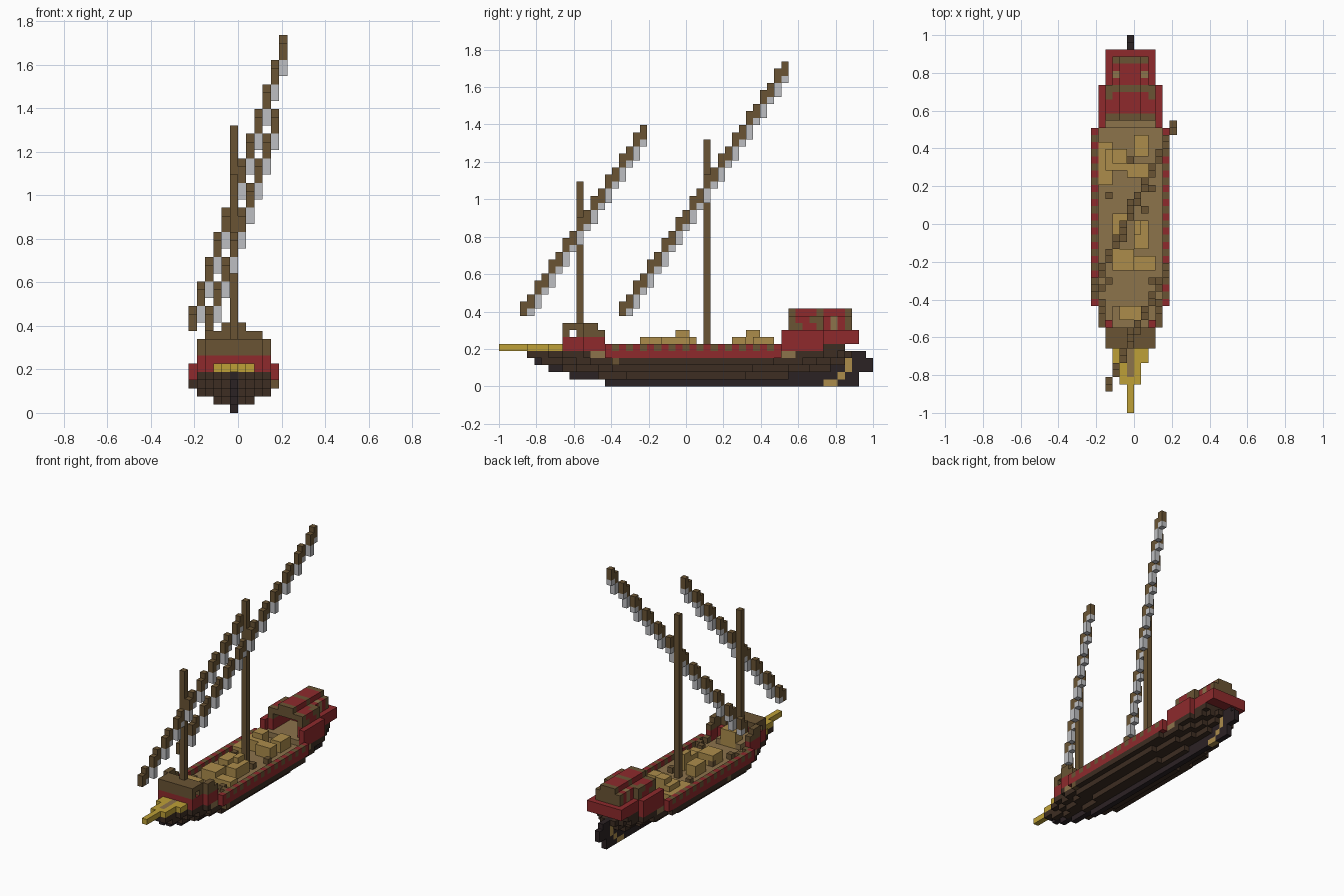
import bpy, bmesh
from mathutils import Vector

cube = bpy.data.objects.get("Cube")
if cube:
    bpy.data.objects.remove(cube, do_unlink=True)

V = 2 / 53          # edge of one block
MID = 5             # column of the centreline
cells = {}          # block position -> (part, colour)


# Colours
def linear(c):
    c /= 255
    return c / 12.92 if c < 0.04 else ((c + 0.055) / 1.055) ** 2.4


PALETTE = {
    "red_paint": "8e2a2c", "brown_wood": "6a5434", "deck_tan": "8c734b",
    "crate_wood": "ac8c4b", "gold_trim": "bea037", "sail_grey": "bebfc2",
    "dark_hull": "3d2d22", "keel_black": "2b2224",
}
mats = {}
for name, code in PALETTE.items():
    m = bpy.data.materials.new(name)
    m.use_nodes = True
    rgba = [linear(v) for v in bytes.fromhex(code)] + [1.0]
    m.diffuse_color = rgba
    bsdf = next(n for n in m.node_tree.nodes if n.type == 'BSDF_PRINCIPLED')
    bsdf.inputs["Base Color"].default_value = rgba
    bsdf.inputs["Roughness"].default_value = 0.9
    mats[name] = m


# Block helpers; ranges are inclusive
def box(part, color, i, j, k):
    for a in range(i[0], i[1] + 1):
        for b in range(j[0], j[1] + 1):
            for c in range(k[0], k[1] + 1):
                cells[a, b, c] = (part, color)


def beam(part, color, half, j, k):
    box(part, color, (MID - half, MID + half), j, k)


def sides(part, color, half, j, k):
    for i in (MID - half, MID + half):
        box(part, color, (i, i), j, k)


# Hull: stacked layers, each a list of (half width, first row, last row)
LAYERS = [
    [],
    [(1, 14, 40), (2, 18, 34)],
    [(1, 9, 46), (2, 11, 43), (3, 14, 40), (4, 16, 35)],
    [(1, 6, 48), (2, 9, 46), (3, 11, 44), (4, 13, 42), (5, 16, 38)],
    [(1, 4, 49), (2, 7, 48), (3, 9, 47), (4, 12, 45)],
]
for k, spans in enumerate(LAYERS):
    for half, a, b in spans:
        beam("hull", "dark_hull", half, (a, b), (k, k))
beam("hull", "dark_hull", 3, (46, 48), (5, 5))

# Keel, stem and rudder
for k, first in enumerate((15, 10, 7, 5, 4)):
    beam("keel", "keel_black", 0, (first, 50), (k, k))
beam("rudder", "keel_black", 0, (51, 52), (2, 3))
beam("rudder", "keel_black", 0, (51, 51), (4, 4))
for a, b, k in ((46, 47, 0), (48, 48, 1), (49, 49, 2), (49, 49, 3)):
    beam("rudder_strap", "crate_wood", 0, (a, b), (k, k))

# Deck
beam("deck", "deck_tan", 4, (13, 41), (4, 4))
beam("deck", "deck_tan", 3, (40, 45), (5, 5))
beam("deck", "deck_tan", 2, (10, 14), (5, 5))

# Bowsprit and beakhead
beam("beakhead", "gold_trim", 2, (7, 8), (5, 5))
beam("beakhead", "gold_trim", 1, (4, 6), (5, 5))
beam("beakhead", "deck_tan", 0, (5, 8), (5, 5))
beam("bowsprit", "gold_trim", 0, (0, 4), (5, 5))

# Midship rails with alternating caps
sides("rail", "red_paint", 5, (15, 39), (4, 5))
for j in range(16, 40, 2):
    sides("rail", "brown_wood", 5, (j, j), (5, 5))
box("scupper", "brown_wood", (0, 0), (22, 22), (3, 3))
box("scupper", "brown_wood", (10, 10), (16, 16), (3, 3))

# Bow bulwark and forecastle
beam("bow_bulwark", "red_paint", 3, (9, 9), (5, 6))
sides("bow_bulwark", "red_paint", 3, (9, 12), (5, 6))
sides("bow_bulwark", "red_paint", 4, (12, 14), (5, 6))
beam("forecastle", "brown_wood", 3, (9, 9), (7, 7))
sides("forecastle", "brown_wood", 3, (11, 11), (7, 7))
sides("forecastle", "brown_wood", 4, (12, 14), (7, 7))
sides("forecastle", "brown_wood", 4, (12, 13), (8, 8))
beam("forecastle", "brown_wood", 3, (9, 11), (8, 8))
for j in (15, 17):
    sides("forecastle", "brown_wood", 4, (j, j), (5, 5))

# Stern bulwark and transom
sides("stern_bulwark", "red_paint", 4, (40, 45), (5, 7))
beam("stern_bulwark", "red_paint", 3, (46, 50), (6, 6))
sides("stern_bulwark", "red_paint", 3, (46, 50), (7, 7))
beam("transom", "red_paint", 3, (50, 50), (6, 7))

# Stern cabin: arched red roof with brown ribs, open at the front
def arch(color, a, b, lower):
    sides("cabin", color, lower, (a, b), (8, 8))
    for half in range(2, lower + 1):
        sides("cabin", color, half, (a, b), (9, 9))
    beam("cabin", color, 1, (a, b), (10, 10))


arch("red_paint", 42, 45, 3)
arch("red_paint", 46, 48, 2)
sides("cabin", "red_paint", 3, (41, 45), (6, 7))
for j, lower in ((41, 3), (45, 3), (49, 2)):
    arch("brown_wood", j, j, lower)
beam("cabin", "brown_wood", 2, (41, 41), (9, 9))
beam("cabin", "brown_wood", 2, (49, 49), (7, 9))
beam("cabin", "deck_tan", 2, (47, 47), (6, 9))
sides("cabin", "brown_wood", 3, (42, 42), (8, 8))
sides("cabin", "brown_wood", 3, (44, 44), (9, 9))

# Cargo: stacks given as columns, rows and top layer
CARGO = [
    (3, 5, 20, 22, 6), (6, 8, 20, 21, 5), (6, 7, 23, 26, 6),
    (3, 4, 25, 27, 6), (6, 6, 25, 26, 7), (1, 2, 32, 37, 5),
    (2, 4, 34, 36, 6), (5, 7, 33, 34, 6), (3, 4, 35, 36, 7),
    (6, 7, 36, 38, 6), (4, 6, 13, 14, 7),
]
for a, b, c, d, top in CARGO:
    box("cargo", "crate_wood", (a, b), (c, d), (5, top))
for i, j in ((4, 24), (7, 28), (2, 30), (8, 31), (8, 18), (2, 18), (5, 35), (3, 22)):
    box("barrels", "brown_wood", (i, i), (j, j), (5, 5))

# Masts
beam("fore_mast", "brown_wood", 0, (11, 11), (5, 28))
beam("main_mast", "brown_wood", 0, (29, 29), (5, 34))


# Slanted yards with furled sails beneath
def yard(name, i0, j0, steps):
    for n in range(steps):
        i, j, k = (i0 + n,) * 2, j0 + 2 * n, 10 + 3 * n
        box(name + "_yard", "brown_wood", i, (j, j), (k, k + 1))
        box(name + "_yard", "brown_wood", i, (j + 1, j + 1), (k + 1, k + 2))
        box(name + "_sail", "sail_grey", i, (j + 1, j + 1), (k, k))
        if n:
            box(name + "_sail", "sail_grey", i, (j, j), (k - 2, k - 1))


yard("fore", 2, 3, 9)
yard("main", 0, 17, 12)

# Turn the blocks of each part into one mesh of outer faces
ORIGIN = Vector((-6 * V, -1, 0))
for part in sorted({p for p, _ in cells.values()}):
    own = {pos: col for pos, (p, col) in cells.items() if p == part}
    colours = sorted(set(own.values()))
    bm = bmesh.new()
    for pos, col in own.items():
        for axis in range(3):
            for side in (0, 1):
                step = [0, 0, 0]
                step[axis] = 2 * side - 1
                if tuple(p + s for p, s in zip(pos, step)) in cells:
                    continue
                u, w = (axis + 1) % 3, (axis + 2) % 3
                loop = [(0, 0), (1, 0), (1, 1), (0, 1)]
                verts = []
                for du, dw in (loop if side else loop[::-1]):
                    p = Vector(pos)
                    p[axis] += side
                    p[u] += du
                    p[w] += dw
                    verts.append(bm.verts.new(ORIGIN + p * V))
                bm.faces.new(verts).material_index = colours.index(col)
    bmesh.ops.remove_doubles(bm, verts=bm.verts, dist=V / 100)
    mesh = bpy.data.meshes.new(part)
    bm.to_mesh(mesh)
    bm.free()
    for col in colours:
        mesh.materials.append(mats[col])
    bpy.context.collection.objects.link(bpy.data.objects.new(part, mesh))
